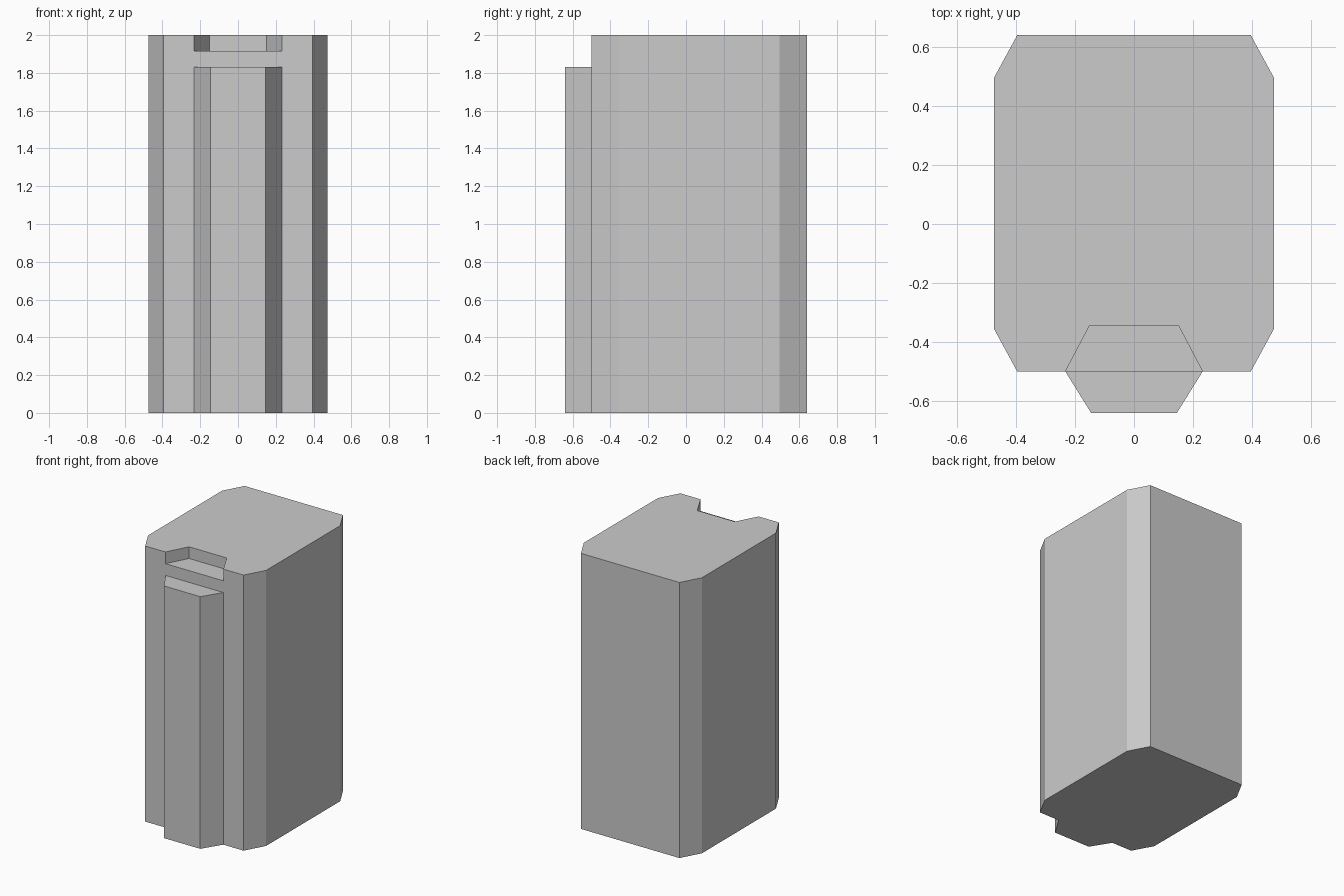
import bpy
import bmesh

if "Cube" in bpy.data.objects:
    bpy.data.objects.remove(bpy.data.objects["Cube"])


def prism(name, half_profile, z0, z1):
    """Extrude a left-right symmetric outline, given as its +x half, from z0 to z1."""
    outline = half_profile + [(-x, y) for x, y in reversed(half_profile)]
    bm = bmesh.new()
    base = bm.faces.new([bm.verts.new((x, y, z0)) for x, y in outline])
    top = bmesh.ops.extrude_face_region(bm, geom=[base])["geom"]
    bmesh.ops.translate(bm, vec=(0, 0, z1 - z0),
                        verts=[v for v in top if isinstance(v, bmesh.types.BMVert)])
    bmesh.ops.recalc_face_normals(bm, faces=bm.faces)
    mesh = bpy.data.meshes.new(name)
    bm.to_mesh(mesh)
    bm.free()
    obj = bpy.data.objects.new(name, mesh)
    bpy.context.collection.objects.link(obj)
    return obj


def combine(target, helper, operation):
    mod = target.modifiers.new(helper.name, 'BOOLEAN')
    mod.operation = operation
    mod.solver = 'EXACT'
    mod.object = helper
    helper.hide_render = True
    helper.hide_set(True)


# Main block with chamfered corners
body = prism("body", [(0.395, -0.5), (0.474, -0.355), (0.474, 0.495), (0.395, 0.64)], 0, 2)

# Tapered rib down the front, sunk slightly into the block
rib = prism("rib_helper", [(0.145, -0.64), (0.232, -0.5), (0.232, -0.45)], 0, 1.83)
combine(body, rib, 'UNION')

# Tapered notch in the top front edge, overshooting the surfaces it cuts
notch = prism("notch_cutter", [(0.259, -0.55), (0.151, -0.345)], 1.915, 2.1)
combine(body, notch, 'DIFFERENCE')
